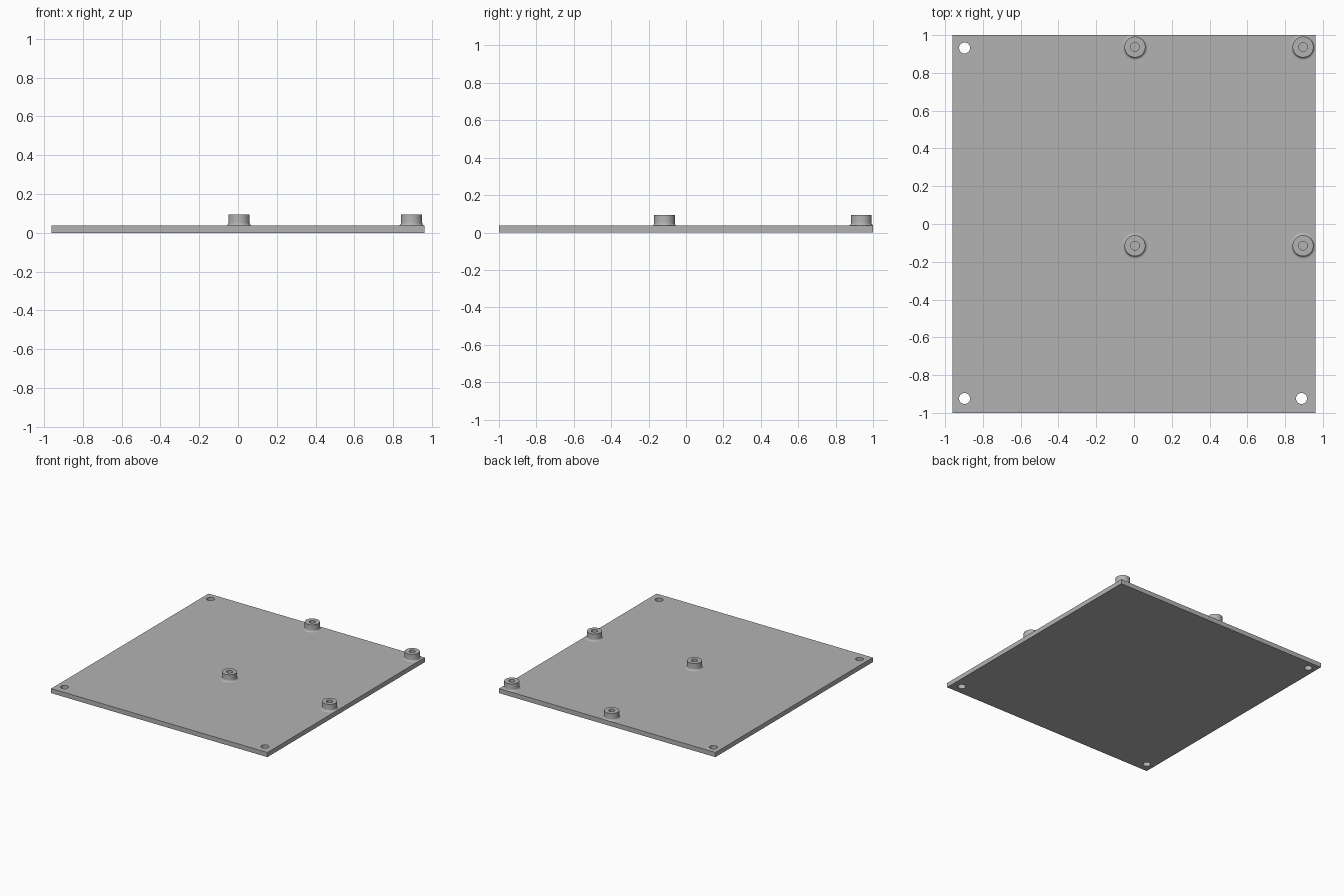
import bpy, bmesh
from math import pi, sin, cos

old = bpy.data.objects.get("Cube")
if old:
    bpy.data.objects.remove(old, do_unlink=True)

HALF_X, HALF_Y, TOP = 0.962, 1.0, 0.037
BOSS_TOP, BOSS_R, BORE_R, FILLET = 0.094, 0.055, 0.023, 0.014
HOLE_R, SIDES = 0.029, 48

grey = bpy.data.materials.new("plain grey")
grey.use_nodes = True
colour = (0.45, 0.45, 0.45, 1)
grey.diffuse_color = colour
grey.node_tree.nodes["Principled BSDF"].inputs["Base Color"].default_value = colour


def smooth(ob):
    bpy.ops.object.select_all(action='DESELECT')
    ob.select_set(True)
    bpy.context.view_layer.objects.active = ob
    bpy.ops.object.shade_smooth_by_angle(angle=pi / 6)


# Base plate
bpy.ops.mesh.primitive_cube_add(size=1, location=(0, 0, TOP / 2))
plate = bpy.context.object
plate.name = "base_plate"
plate.scale = (2 * HALF_X, 2 * HALF_Y, TOP)
bpy.ops.object.transform_apply(location=True, rotation=False, scale=True)
plate.data.materials.append(grey)

# Through holes in three corners
for x, y in ((-0.897, 0.932), (-0.897, -0.924), (0.887, -0.924)):
    bpy.ops.mesh.primitive_cylinder_add(vertices=SIDES, radius=HOLE_R, depth=0.2, location=(x, y, 0))
    cutter = bpy.context.object
    cutter.name = "hole_cutter"
    cutter.hide_render = True
    cut = plate.modifiers.new("corner hole", 'BOOLEAN')
    cut.object = cutter
    cut.operation = 'DIFFERENCE'
    cut.solver = 'EXACT'
    bpy.context.view_layer.objects.active = plate
    bpy.ops.object.modifier_apply(modifier=cut.name)
    bpy.data.objects.remove(cutter, do_unlink=True)
smooth(plate)

# Boss profile (radius, height): concave fillet, wall, rim, blind bore
profile = [(BOSS_R + FILLET * (1 - sin(a)), TOP + FILLET * (1 - cos(a)))
           for a in (i * pi / 12 for i in range(7))]
profile += [(BOSS_R, BOSS_TOP), (BORE_R, BOSS_TOP), (BORE_R, TOP + 0.001)]


def boss(name, cx, cy):
    bm = bmesh.new()
    rings = []
    for r, z in profile:
        ring = []
        for i in range(SIDES):
            a = 2 * pi * i / SIDES
            # the fillet is trimmed flush with the plate edges
            x, y = min(cx + r * cos(a), HALF_X), min(cy + r * sin(a), HALF_Y)
            ring.append(bm.verts.new((x, y, z)))
        rings.append(ring)
    for low, high in zip(rings, rings[1:]):
        for i in range(SIDES):
            j = (i + 1) % SIDES
            bm.faces.new((low[i], low[j], high[j], high[i]))
    bm.faces.new(rings[-1])
    mesh = bpy.data.meshes.new(name)
    bm.to_mesh(mesh)
    bm.free()
    ob = bpy.data.objects.new(name, mesh)
    bpy.context.collection.objects.link(ob)
    mesh.materials.append(grey)
    smooth(ob)


# Four mounting bosses in a rectangle
for row, y in (("back", 0.937), ("middle", -0.115)):
    for side, x in (("centre", 0.005), ("left", 0.895)):
        boss(f"{row}_{side}_boss", x, y)
